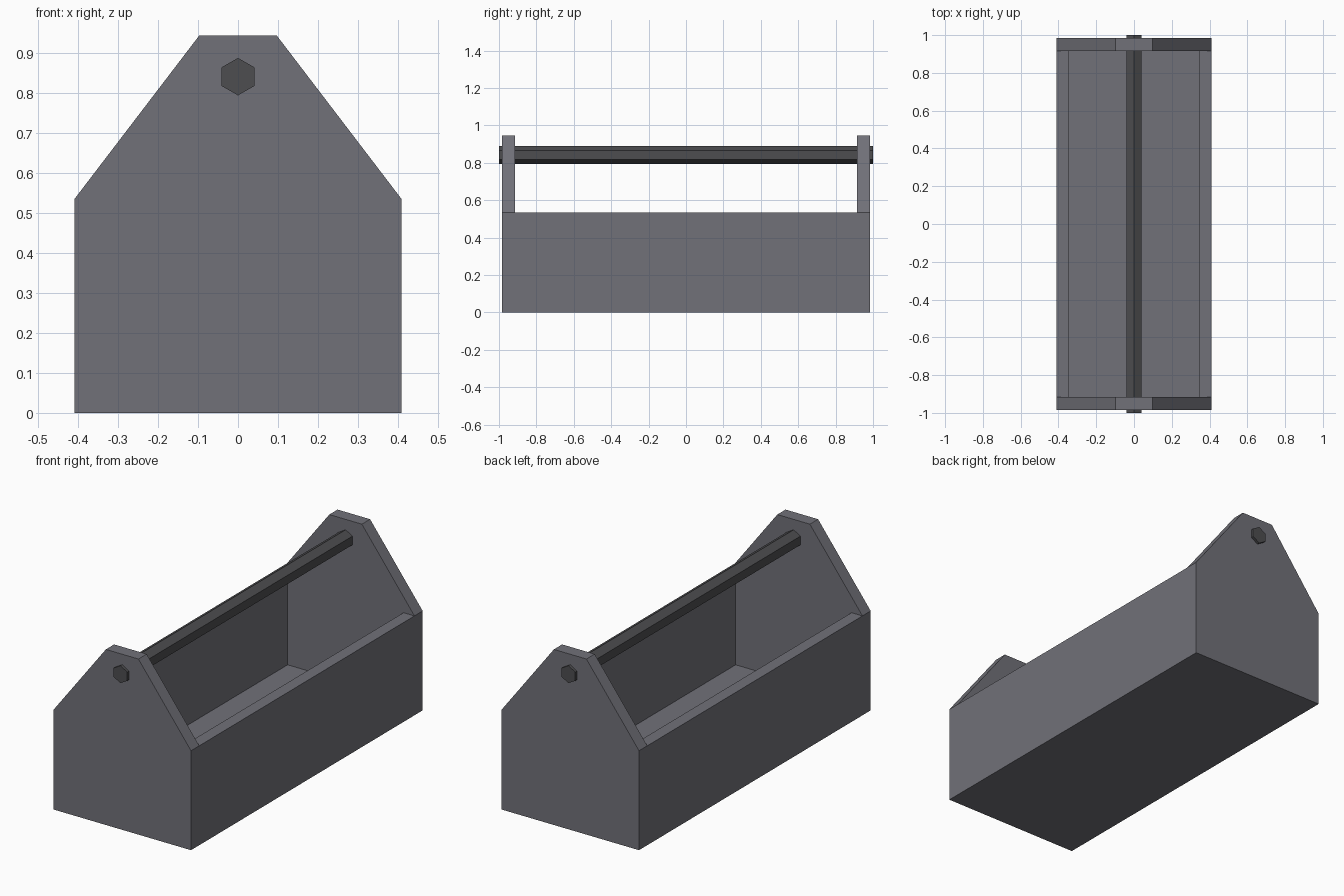
import bpy, bmesh, math
from mathutils import Vector

if "Cube" in bpy.data.objects:
    bpy.data.objects.remove(bpy.data.objects["Cube"])

HALF_W, HALF_L, WALL_H, TOP_H = 0.41, 0.985, 0.535, 0.945
IN_X, IN_Y, FLOOR = 0.345, 0.915, 0.07
TOP_HALF = 0.097


def material(name, rgb):
    m = bpy.data.materials.new(name)
    m.diffuse_color = (*rgb, 1)
    m.use_nodes = True
    m.node_tree.nodes["Principled BSDF"].inputs["Base Color"].default_value = m.diffuse_color
    return m


body_grey = material("body grey", (0.165, 0.165, 0.19))
handle_grey = material("handle dark grey", (0.075, 0.075, 0.08))

# Tray: a solid block, cut along the inner wall lines
bm = bmesh.new()
bmesh.ops.create_cube(bm, size=1)
for v in bm.verts:
    v.co = Vector((v.co.x * 2 * HALF_W, v.co.y * 2 * HALF_L, (v.co.z + 0.5) * WALL_H))
for axis, d in ((0, IN_X), (1, IN_Y)):
    for s in (-1, 1):
        co, no = Vector((0, 0, 0)), Vector((0, 0, 0))
        co[axis], no[axis] = s * d, 1
        bmesh.ops.bisect_plane(bm, geom=bm.verts[:] + bm.edges[:] + bm.faces[:],
                               plane_co=co, plane_no=no)


def raise_faces(test, z, x_scale=1):
    faces = [f for f in bm.faces if f.normal.z > 0.9 and test(f.calc_center_median())]
    ext = bmesh.ops.extrude_face_region(bm, geom=faces)["geom"]
    bmesh.ops.delete(bm, geom=faces, context='FACES')
    for v in ext:
        if isinstance(v, bmesh.types.BMVert):
            v.co.z = z
            v.co.x *= x_scale
    bm.normal_update()


# Sink the open well, then raise the two tapered ends
bm.normal_update()
raise_faces(lambda c: abs(c.x) < IN_X and abs(c.y) < IN_Y, FLOOR)
for s in (-1, 1):
    raise_faces(lambda c: c.y * s > IN_Y, TOP_H, TOP_HALF / HALF_W)
bmesh.ops.dissolve_limit(bm, angle_limit=math.radians(1), verts=bm.verts[:], edges=bm.edges[:])
bmesh.ops.recalc_face_normals(bm, faces=bm.faces[:])
mesh = bpy.data.meshes.new("toolbox_tray")
bm.to_mesh(mesh)
bm.free()
tray = bpy.data.objects.new("toolbox_tray", mesh)
bpy.context.collection.objects.link(tray)
mesh.materials.append(body_grey)

# Six-sided carrying bar through both ends
bpy.ops.mesh.primitive_cylinder_add(vertices=6, radius=0.047, depth=2,
                                    location=(0, 0, 0.842), rotation=(math.pi / 2, 0, 0))
bar = bpy.context.object
bar.name = "carry_bar"
bar.data.materials.append(handle_grey)
